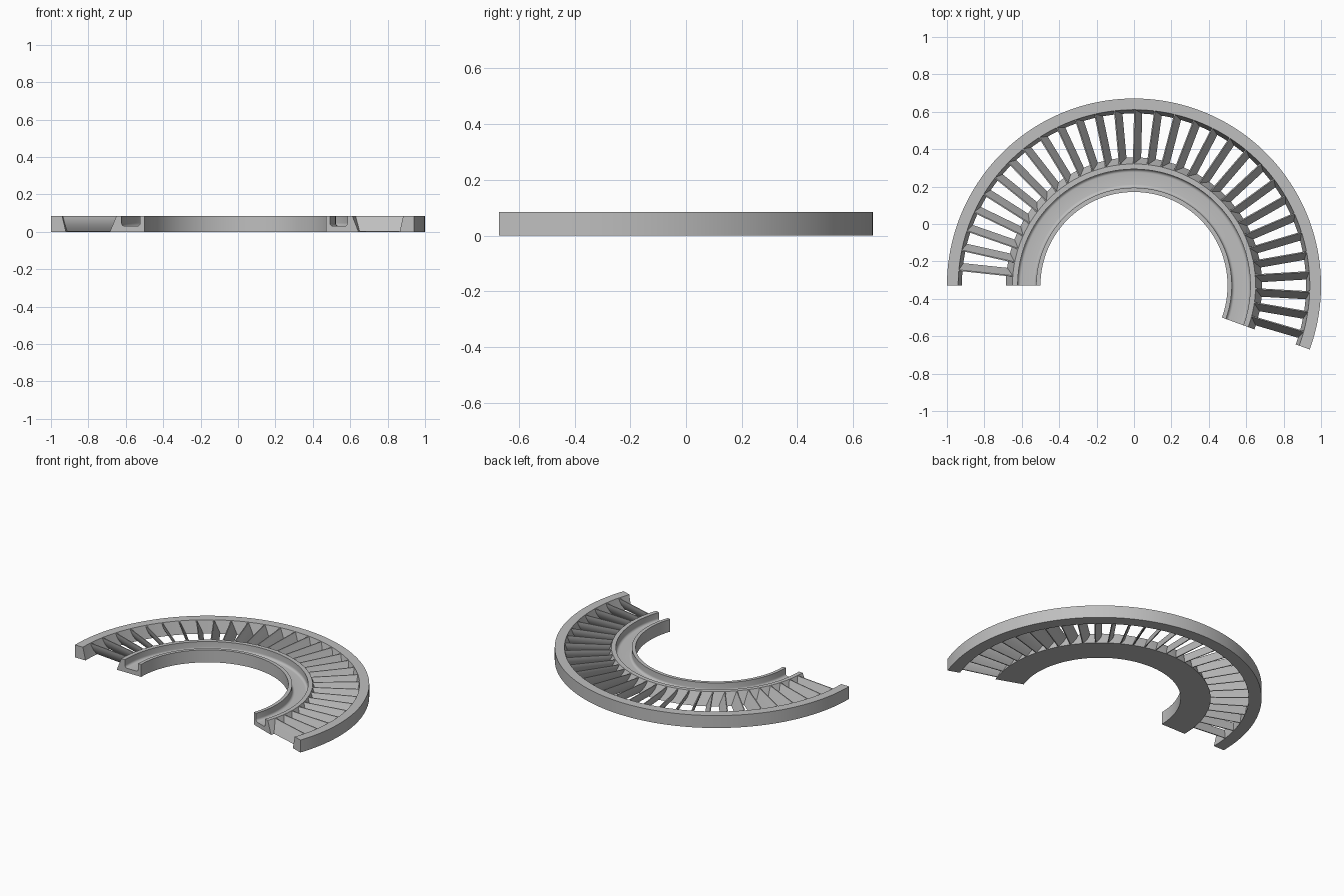
import bpy
import bmesh
from math import cos, sin, pi, radians

cube = bpy.data.objects.get("Cube")
if cube:
    bpy.data.objects.remove(cube, do_unlink=True)

CENTRE_Y = -0.329
START, END = radians(-20), radians(180)
HEIGHT = 0.085
SEGMENTS = 120
VANES = 30

grey = bpy.data.materials.new("plain_grey")
grey.use_nodes = True
colour = (0.52, 0.52, 0.52, 1)
grey.diffuse_color = colour
grey.node_tree.nodes["Principled BSDF"].inputs["Base Color"].default_value = colour


def loft(bm, sections):
    """Skin a list of closed sections and cap both ends."""
    rows = [[bm.verts.new(p) for p in sec] for sec in sections]
    n = len(rows[0])
    for a, b in zip(rows, rows[1:]):
        for i in range(n):
            j = (i + 1) % n
            bm.faces.new((a[i], a[j], b[j], b[i]))
    bm.faces.new(rows[0])
    bm.faces.new(rows[-1][::-1])


def finish(bm, name):
    bmesh.ops.recalc_face_normals(bm, faces=bm.faces)
    mesh = bpy.data.meshes.new(name)
    bm.to_mesh(mesh)
    bm.free()
    mesh.materials.append(grey)
    obj = bpy.data.objects.new(name, mesh)
    bpy.context.collection.objects.link(obj)
    bpy.ops.object.select_all(action='DESELECT')
    obj.select_set(True)
    bpy.context.view_layer.objects.active = obj
    bpy.ops.object.shade_smooth_by_angle(angle=radians(30))
    return obj


def sweep(name, profile):
    """Sweep an (r, z) profile round the partial circle."""
    bm = bmesh.new()
    angles = [START + (END - START) * i / SEGMENTS for i in range(SEGMENTS + 1)]
    loft(bm, [[(r * cos(a), CENTRE_Y + r * sin(a), z) for r, z in profile]
              for a in angles])
    return finish(bm, name)


def fillet(r, z, radius, a0, a1, steps=6):
    return [(r + radius * cos(a0 + (a1 - a0) * i / steps),
             z + radius * sin(a0 + (a1 - a0) * i / steps)) for i in range(steps + 1)]


# Outer rim with a slightly tapered inner wall
sweep("outer_rim", [(0.92, 0), (1, 0), (1, HEIGHT), (0.94, HEIGHT)])

# Inner hub: sloped outer wall and a round-bottomed channel in the top
channel = (fillet(0.605, 0.047, 0.017, 0, -pi / 2)
           + fillet(0.54, 0.047, 0.017, -pi / 2, -pi))
sweep("inner_hub", [(0.5, 0), (0.685, 0), (0.65, HEIGHT), (0.622, HEIGHT)]
      + channel + [(0.523, HEIGHT), (0.5, HEIGHT)])

# Curved, leaning vanes between hub and rim
steps = 8
front, back = [], []
for i in range(steps + 1):
    u = i / steps
    lean = -0.019 + 0.038 * (0.6 * u + 0.4 * (1 - (1 - u) ** 2))
    half = 0.003 + 0.004 * sin(pi * u)
    z = 0.002 + (HEIGHT - 0.004) * u
    front.append((lean - half, z))
    back.append((lean + half, z))
section = front + back[::-1]

bm = bmesh.new()
first, last = radians(-16.3), radians(173.9)
for k in range(VANES):
    a = first + (last - first) * k / (VANES - 1)
    loft(bm, [[(r * cos(a) - t * sin(a), CENTRE_Y + r * sin(a) + t * cos(a), z)
               for t, z in section] for r in (0.642, 0.945)])
finish(bm, "vanes")
